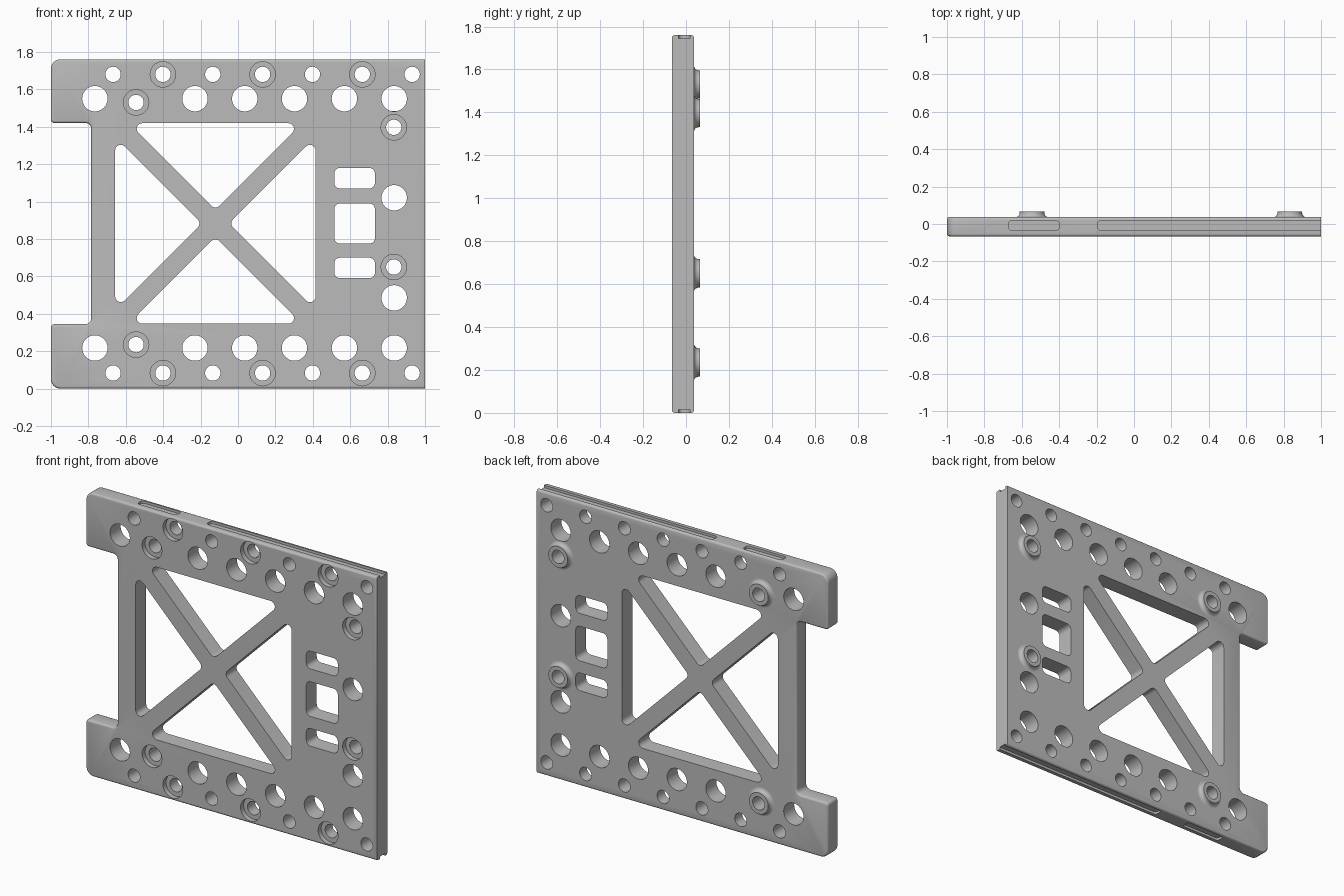
import bpy, bmesh
from math import sin, cos, pi, radians
from mathutils import Vector

if "Cube" in bpy.data.objects:
    bpy.data.objects.remove(bpy.data.objects["Cube"])

FRONT, BACK, REAR = -0.066, 0.037, 0.066   # plate front, plate back, boss tops
TOP, MID = 1.76, 0.88
HOLE, BIG, SEAT = 0.041, 0.068, 0.068

grey = bpy.data.materials.new("plain grey")
grey.use_nodes = True
grey.diffuse_color = (0.5, 0.5, 0.5, 1)
grey.node_tree.nodes["Principled BSDF"].inputs["Base Color"].default_value = (0.5, 0.5, 0.5, 1)


def rounded(points, steps=6):
    """Fillet each (u, v, radius) corner of a polygon."""
    out = []
    for i, (u, v, r) in enumerate(points):
        p = Vector((u, v))
        a = (Vector(points[i - 1][:2]) - p).normalized()
        b = (Vector(points[(i + 1) % len(points)][:2]) - p).normalized()
        if r == 0:
            out.append(p)
            continue
        half = a.angle(b) / 2
        centre = p + (a + b).normalized() * r / sin(half)
        reach = r * cos(half) / sin(half)
        start, end = p + a * reach - centre, p + b * reach - centre
        span = start.angle(end)
        for k in range(steps + 1):
            t = k / steps
            out.append(centre + (start * sin((1 - t) * span) + end * sin(t * span)) / sin(span))
    return out


def box(u0, u1, v0, v1, r):
    return [(u0, v0, r), (u1, v0, r), (u1, v1, r), (u0, v1, r)]


def prism(bm, outline, lo, hi, axis="y"):
    """Extrude an outline along y (outline in xz) or along z (outline in xy)."""
    place = (lambda p, d: (p.x, d, p.y)) if axis == "y" else (lambda p, d: (p.x, p.y, d))
    a = [bm.verts.new(place(p, lo)) for p in outline]
    b = [bm.verts.new(place(p, hi)) for p in outline]
    faces = [bm.faces.new(a), bm.faces.new(b[::-1])]
    n = len(a)
    faces += [bm.faces.new((a[i], b[i], b[(i + 1) % n], a[(i + 1) % n])) for i in range(n)]
    bmesh.ops.recalc_face_normals(bm, faces=faces)


def lathe(bm, x, z, profile, closed=False, n=40):
    """Turn a (radius, y) profile about the y axis through x, z."""
    rings = [[bm.verts.new((x + r * cos(2 * pi * k / n), y, z + r * sin(2 * pi * k / n)))
              for k in range(n)] for r, y in profile]
    faces = [] if closed else [bm.faces.new(rings[0]), bm.faces.new(rings[-1])]
    pairs = list(zip(rings, rings[1:])) + ([(rings[-1], rings[0])] if closed else [])
    for p, q in pairs:
        faces += [bm.faces.new((p[k], q[k], q[(k + 1) % n], p[(k + 1) % n])) for k in range(n)]
    bmesh.ops.recalc_face_normals(bm, faces=faces)


def make(name, bm):
    mesh = bpy.data.meshes.new(name)
    bm.to_mesh(mesh)
    bm.free()
    mesh.materials.append(grey)
    ob = bpy.data.objects.new(name, mesh)
    bpy.context.collection.objects.link(ob)
    return ob


def activate(ob):
    bpy.ops.object.select_all(action="DESELECT")
    ob.select_set(True)
    bpy.context.view_layer.objects.active = ob


# Plate body with the notch on one side and softened rims
bm = bmesh.new()
outline = [(-1, 0, 0.05), (1, 0, 0), (1, TOP, 0), (-1, TOP, 0.05),
           (-1, 1.42, 0.018), (-0.785, 1.42, 0.03), (-0.785, 0.345, 0.03), (-1, 0.345, 0.018)]
prism(bm, rounded(outline), FRONT, BACK)
rims = [e for e in bm.edges
        if abs(e.verts[0].co.y - e.verts[1].co.y) < 1e-4
        and min(v.co.x for v in e.verts) < 0.999]
bmesh.ops.bevel(bm, geom=rims, offset=0.012, segments=3, profile=0.5, affect="EDGES")
plate = make("plate", bm)

# Everything that is cut from the plate
bm = bmesh.new()
small_x = [-0.668 + 0.2665 * i for i in range(7)]
big_x = [-0.765, -0.23, 0.036, 0.302, 0.569, 0.835]
boss_spots = [(-0.545, 1.53), (-0.545, 0.235), (0.833, 1.397), (0.833, 0.65)]
plain = [(HOLE, -0.2), (HOLE, 0.2)]
stepped = [(SEAT, -0.2), (SEAT, FRONT + 0.03), (HOLE, FRONT + 0.03), (HOLE, 0.2)]
for z in (1.68, 0.083):
    for i, x in enumerate(small_x):
        lathe(bm, x, z, stepped if i % 2 else plain)
for x, z in boss_spots:
    lathe(bm, x, z, stepped)
for x, z in [(x, z) for x in big_x for z in (1.55, 0.217)] + [(0.835, 1.02), (0.835, 0.485)]:
    lathe(bm, x, z, [(BIG, -0.2), (BIG, 0.2)])

# Small windows
for z0, z1 in ((0.59, 0.70), (0.775, 0.99), (1.07, 1.18)):
    prism(bm, rounded(box(0.515, 0.732, z0, z1, 0.03)), -0.2, 0.2)

# Four triangular openings that leave the diagonal brace
cx, cz, reach, gap = -0.121, 0.883, 0.536, 0.073
for du, dv in ((1, 0), (0, 1), (-1, 0), (0, -1)):
    tri = [(gap, 0), (reach, reach - gap), (reach, gap - reach)]
    prism(bm, rounded([(cx + a * du - b * dv, cz + a * dv + b * du, 0.03) for a, b in tri]),
          -0.2, 0.2)

# Shallow slots in the top and bottom edges
for lo, hi in ((TOP - 0.015, TOP + 0.1), (-0.1, 0.015)):
    prism(bm, rounded(box(-0.67, -0.4, -0.034, 0.018, 0.018)), lo, hi, "z")
    slot = [(-0.195, -0.034, 0.018), (1.1, -0.034, 0), (1.1, 0.018, 0), (-0.195, 0.018, 0.018)]
    prism(bm, rounded(slot), lo, hi, "z")
cutter = make("plate_cutter", bm)
cutter.hide_render = True

activate(plate)
cut = plate.modifiers.new("openings", "BOOLEAN")
cut.operation, cut.solver, cut.object = "DIFFERENCE", "EXACT", cutter
bpy.ops.object.modifier_apply(modifier=cut.name)
bpy.data.objects.remove(cutter)
bpy.ops.object.shade_smooth_by_angle(angle=radians(32))

# Flared bosses on the back
for i, (x, z) in enumerate(boss_spots):
    bm = bmesh.new()
    flare = [(0.066 + 0.022 * (1 - sin(t * pi / 10)), BACK + 0.022 * (1 - cos(t * pi / 10)))
             for t in range(6)]
    lathe(bm, x, z, [(HOLE, BACK - 0.01), (0.088, BACK - 0.01)] + flare
          + [(0.066, REAR), (HOLE, REAR)], closed=True)
    boss = make(f"back_boss_{i + 1}", bm)
    activate(boss)
    bpy.ops.object.shade_smooth_by_angle(angle=radians(32))
